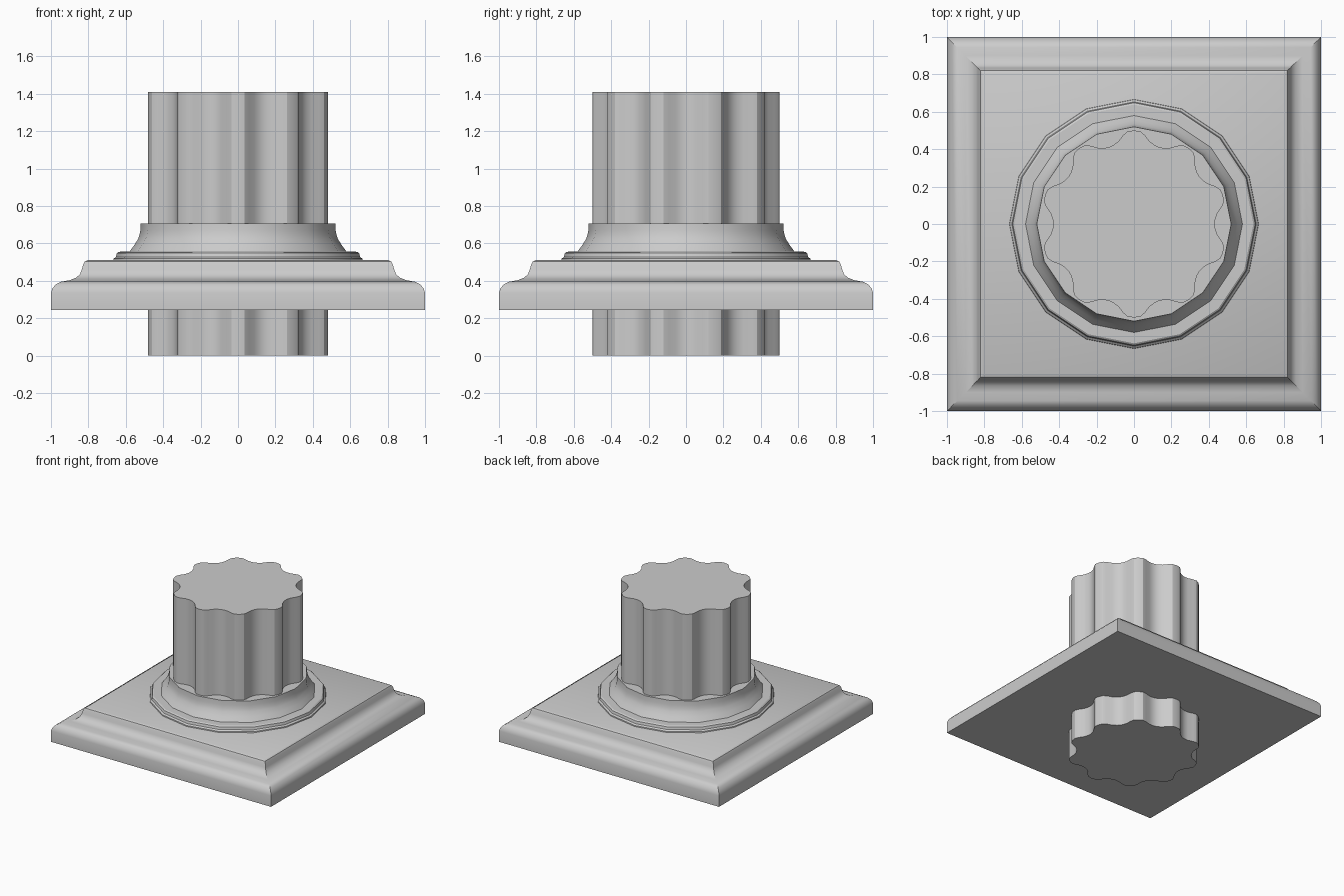
import bpy, math

if "Cube" in bpy.data.objects:
    bpy.data.objects.remove(bpy.data.objects["Cube"])


def loft(name, rings):
    """Skin a stack of equal-length vertex rings and cap both ends."""
    n = len(rings[0])
    verts = [p for r in rings for p in r]
    faces = [(k * n + i, k * n + (i + 1) % n, (k + 1) * n + (i + 1) % n, (k + 1) * n + i)
             for k in range(len(rings) - 1) for i in range(n)]
    faces.append(tuple(reversed(range(n))))
    faces.append(tuple(range((len(rings) - 1) * n, len(rings) * n)))
    mesh = bpy.data.meshes.new(name)
    mesh.from_pydata(verts, [], faces)
    obj = bpy.data.objects.new(name, mesh)
    bpy.context.collection.objects.link(obj)
    bpy.ops.object.select_all(action='DESELECT')
    obj.select_set(True)
    bpy.context.view_layer.objects.active = obj
    bpy.ops.object.shade_smooth_by_angle(angle=math.radians(30))
    return obj


def polar(r, deg, z):
    a = math.radians(deg)
    return (r * math.cos(a), r * math.sin(a), z)


# Square plinth: (half width, height) moulding profile
plinth = [(1, .245), (1, .335), (.993, .358), (.975, .38), (.945, .395),
          (.90, .403), (.865, .417), (.845, .435), (.835, .46), (.828, .487),
          (.82, .502), (.805, .51)]
loft("square_plinth", [[(-h, -h, z), (h, -h, z), (h, h, z), (-h, h, z)] for h, z in plinth])

# Sixteen-sided base ring: (radius, height) moulding profile
collar = [(.667, .508), (.665, .518), (.653, .528), (.648, .548), (.638, .555),
          (.58, .556), (.555, .59), (.535, .622), (.527, .645), (.522, .67), (.52, .705)]
loft("round_base", [[polar(r, i * 22.5, z) for i in range(16)] for r, z in collar])

# Fluted shaft: half a flute (angle from ridge, radius), mirrored and repeated ten times
half = [(0, .5), (4, .496), (7, .478), (11, .448), (15, .435), (18, .432)]
flute = half + [(36 - a, r) for a, r in reversed(half[1:-1])]
section = [(90 + 36 * k + a, r) for k in range(10) for a, r in flute]
loft("fluted_shaft", [[polar(r, a, z) for a, r in section] for z in (0, 1.41)])
